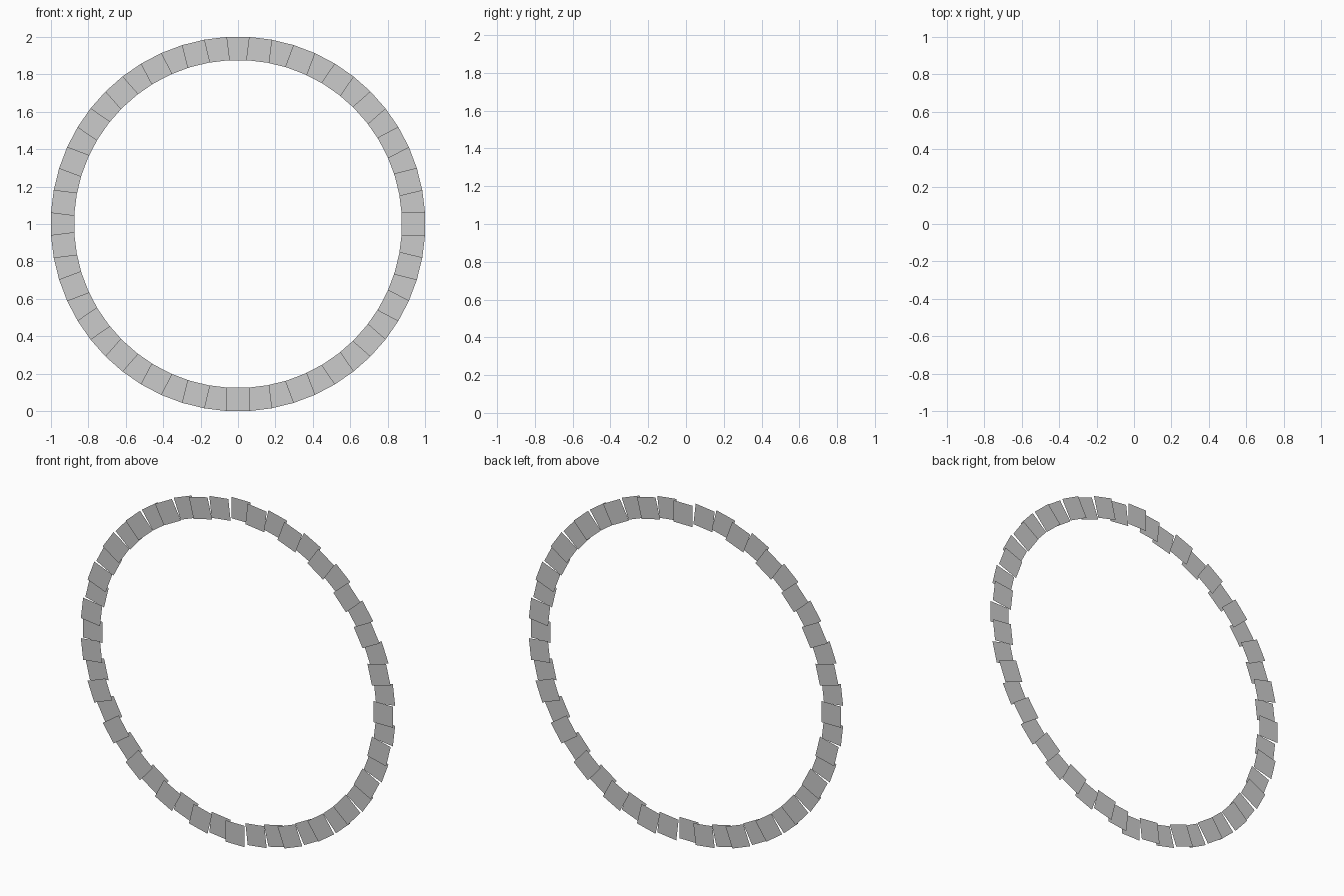
import bpy, bmesh, math

if "Cube" in bpy.data.objects:
    bpy.data.objects.remove(bpy.data.objects["Cube"])

COUNT = 52            # plates around the ring
R_IN, R_OUT = 0.875, 1.0
HALF_W = 0.062        # half plate width along the ring
HALF_SHIFT = 0.016    # each half ring sits behind / in front of the centre plane
STAGGER = 0.0105      # plates within a half alternate back and forth


def add_plate(bm, angle, y):
    c, s = math.cos(angle), math.sin(angle)
    corners = [(R_IN, -HALF_W), (R_OUT, -HALF_W), (R_OUT, HALF_W), (R_IN, HALF_W)]
    bm.faces.new([bm.verts.new((r * c - t * s, y, 1 + r * s + t * c)) for r, t in corners])


bm = bmesh.new()
# Right half from the top plate clockwise; the left half is its opposite
for k in range(COUNT // 2):
    a = math.radians(90 - k * 360 / COUNT)
    y = HALF_SHIFT + (STAGGER if k % 2 == 0 else -STAGGER)
    add_plate(bm, a, y)
    add_plate(bm, a + math.pi, -y)

mesh = bpy.data.meshes.new("plate_ring")
bm.to_mesh(mesh)
bm.free()
ring = bpy.data.objects.new("plate_ring", mesh)
bpy.context.collection.objects.link(ring)
